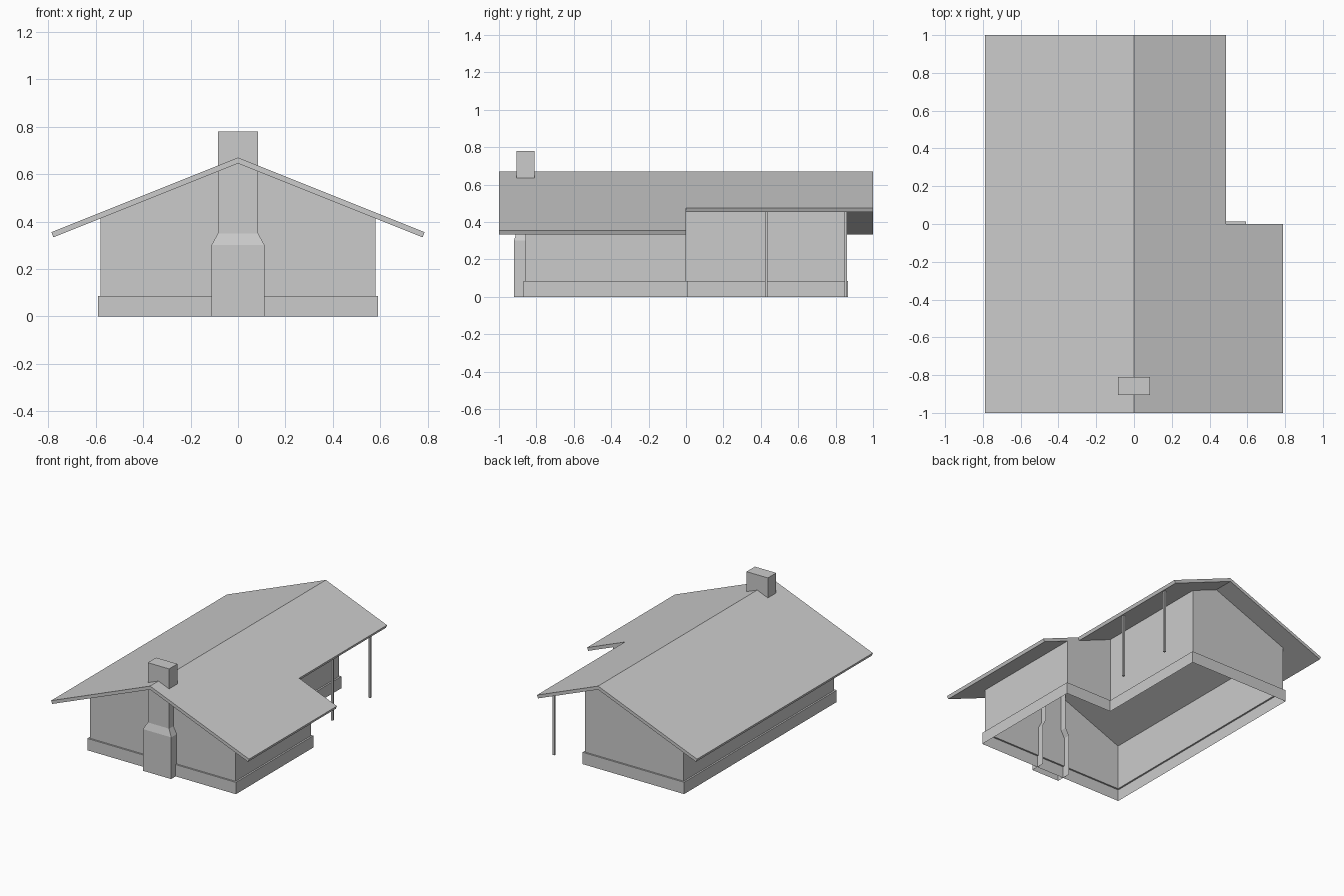
import bpy
import bmesh

if "Cube" in bpy.data.objects:
    bpy.data.objects.remove(bpy.data.objects["Cube"], do_unlink=True)

grey = bpy.data.materials.new("plain_grey")
grey.use_nodes = True
grey.diffuse_color = (0.6, 0.6, 0.6, 1)
bsdf = grey.node_tree.nodes["Principled BSDF"]
bsdf.inputs["Base Color"].default_value = (0.6, 0.6, 0.6, 1)
bsdf.inputs["Roughness"].default_value = 0.8

RIDGE, SLOPE, THICK = 0.67, 0.4, 0.025


def roof_top(x):
    return RIDGE - SLOPE * abs(x)


def roof_under(x):
    return roof_top(x) - THICK


def plan(half, notch, front, step, back):
    """Plan outline with a cut-out corner; points 1 and 6 lie on the ridge."""
    return [(-half, front), (0, front), (half, front), (half, step),
            (notch, step), (notch, back), (0, back), (-half, back)]


def ring(bm, outline, height):
    """Lay an outline at a fixed height or at a height given by x."""
    return [bm.verts.new((x, y, height(x) if callable(height) else height))
            for x, y in outline]


def bridge(bm, low, high, closed=True):
    n = len(low)
    for i in range(n if closed else n - 1):
        j = (i + 1) % n
        bm.faces.new((low[i], low[j], high[j], high[i]))


def finish(bm, name, recalc=False):
    if recalc:
        bmesh.ops.recalc_face_normals(bm, faces=bm.faces)
    mesh = bpy.data.meshes.new(name)
    bm.to_mesh(mesh)
    bm.free()
    mesh.materials.append(grey)
    obj = bpy.data.objects.new(name, mesh)
    bpy.context.collection.objects.link(obj)
    return obj


wall_plan = plan(0.58, 0.205, -0.857, 0.0, 0.855)
base_plan = plan(0.592, 0.217, -0.869, 0.012, 0.867)
BASE_TOP = 0.085

# Walls: an open shell rising to the roof underside
bm = bmesh.new()
bridge(bm, ring(bm, wall_plan, BASE_TOP), ring(bm, wall_plan, roof_under))
finish(bm, "walls")

# Foundation band with a narrow ledge
bm = bmesh.new()
edge = ring(bm, base_plan, BASE_TOP)
bridge(bm, ring(bm, base_plan, 0), edge)
bridge(bm, edge, ring(bm, wall_plan, BASE_TOP))
finish(bm, "foundation_band")

# Gable roof slab with the porch corner cut back
bm = bmesh.new()
under = ring(bm, plan(0.779, 0.478, -1, 0, 1), roof_under)
top = ring(bm, plan(0.788, 0.487, -1, 0, 1), roof_top)
bridge(bm, under, top)
for loop in (under, top):
    bm.faces.new([loop[i] for i in (0, 1, 6, 7)])
    bm.faces.new(loop[1:7])
finish(bm, "roof", recalc=True)

# Chimney: shouldered stack, open at the back below the roof
bm = bmesh.new()
INNER = -0.81
levels = [(0.112, -0.92, 0), (0.112, -0.92, 0.3),
          (0.085, -0.905, 0.35), (0.085, -0.905, 0.63), (0.085, -0.905, 0.78)]
rings = [ring(bm, [(-w, INNER), (-w, y), (w, y), (w, INNER)], z)
         for w, y, z in levels]
for i, (low, high) in enumerate(zip(rings, rings[1:])):
    bridge(bm, low, high, closed=(i == len(rings) - 2))
bm.faces.new(rings[-1])
finish(bm, "chimney")

# Porch posts
POST_X, POST_R = 0.452, 0.007
for name, y in (("porch_post_middle", 0.43), ("porch_post_back", 0.855)):
    bm = bmesh.new()
    square = [(POST_X + sx * POST_R, y + sy * POST_R)
              for sx, sy in ((-1, -1), (1, -1), (1, 1), (-1, 1))]
    foot, head = ring(bm, square, 0), ring(bm, square, roof_under)
    bridge(bm, foot, head)
    bm.faces.new(foot[::-1])
    bm.faces.new(head)
    finish(bm, name)
